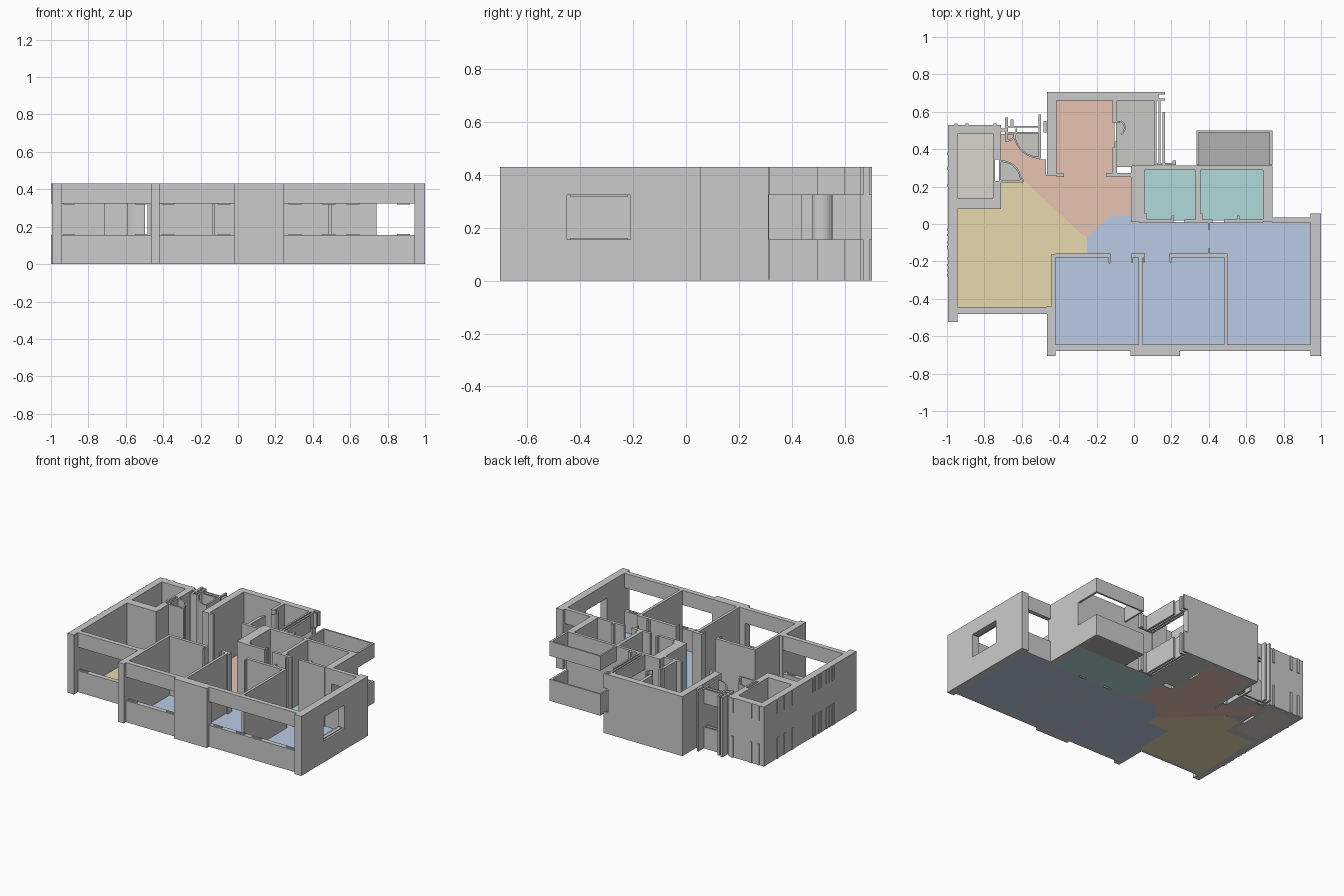
import bpy, bmesh, math

H, SILL, HEAD = 0.43, 0.155, 0.325   # wall top, window bottom, window top
FULL, BANDS = [(0, H)], [(0, SILL), (HEAD, H)]


def finish(bm, name, color=None):
    bmesh.ops.recalc_face_normals(bm, faces=bm.faces)
    me = bpy.data.meshes.new(name)
    bm.to_mesh(me)
    bm.free()
    ob = bpy.data.objects.new(name, me)
    bpy.context.collection.objects.link(ob)
    if color:
        mat = bpy.data.materials.new(name + "_color")
        mat.diffuse_color = (*color, 1)
        me.materials.append(mat)


def prism(bm, pts, z0, z1):
    low = [bm.verts.new((x, y, z0)) for x, y in pts]
    top = [bm.verts.new((x, y, z1)) for x, y in pts]
    bm.faces.new(low[::-1])
    bm.faces.new(top)
    for i in range(len(pts)):
        j = (i + 1) % len(pts)
        bm.faces.new((low[i], low[j], top[j], top[i]))


def rect(x0, x1, y0, y1):
    return [(x0, y0), (x1, y0), (x1, y1), (x0, y1)]


def walls(name, rects, spans=FULL):
    bm = bmesh.new()
    for r in rects:
        for z0, z1 in spans:
            prism(bm, rect(*r), z0, z1)
    finish(bm, name)


def floor(name, pts, color, z=0.004):
    bm = bmesh.new()
    prism(bm, pts, 0, z)
    finish(bm, name, color)


def arc(cx, cy, r, a0, a1, n=10):
    return [(cx + r * math.cos(math.radians(a0 + (a1 - a0) * i / n)),
             cy + r * math.sin(math.radians(a0 + (a1 - a0) * i / n))) for i in range(n + 1)]


# Coloured floors
BLUE, ORANGE, YELLOW = (.49, .60, .78), (.81, .55, .45), (.81, .70, .42)
TEAL, DARK, GREY, BEIGE = (.44, .70, .70), (.44, .44, .44), (.58, .59, .55), (.70, .66, .60)
floor("bedroom_floor", [(-.43, -.655), (.95, -.655), (.95, .01), (0, .01), (-.015, .045),
                        (-.125, .045), (-.25, -.07), (-.25, -.165), (-.43, -.165)], BLUE)
floor("living_room_floor", [(-.95, -.455), (-.43, -.455), (-.43, -.165), (-.25, -.165),
                            (-.25, -.07), (-.28, -.055), (-.59, .235), (-.71, .235),
                            (-.71, .085), (-.95, .085)], YELLOW)
floor("kitchen_floor", [(-.42, .665), (-.105, .665), (-.105, .26), (-.01, .26), (-.01, .045),
                        (-.125, .045), (-.25, -.07), (-.28, -.055), (-.59, .235),
                        (-.71, .335), (-.71, .48), (-.64, .48), (-.6, .40), (-.5, .345),
                        (-.47, .345), (-.47, .26), (-.42, .26)], ORANGE)
floor("left_bathroom_floor", rect(.05, .335, .02, .295), TEAL)
floor("right_bathroom_floor", rect(.35, .695, .02, .295), TEAL)
floor("rear_balcony_floor", rect(.34, .735, .31, .495), DARK)
floor("service_floor", rect(-.095, .107, .305, .665), GREY)
floor("side_room_floor", rect(-.95, -.75, .135, .485), BEIGE)
floor("hall_corner_floor", [(-.505, .49)] + arc(-.505, .49, .14, 180, 270), GREY, .006)
floor("entry_corner_floor", [(-.71, .23)] + arc(-.71, .23, .11, 0, 90), GREY, .006)

# Outer walls and full height piers
walls("left_outer_wall", [(-.995, -.945, -.525, .53)])
walls("side_room_walls", [(-.945, -.71, .48, .53), (-.945, -.71, .08, .14),
                          (-.755, -.71, .14, .23), (-.755, -.71, .345, .48)])
walls("side_room_door", [(-.755, -.742, .23, .345), (-.722, -.71, .23, .345)])
walls("front_piers", [(-.465, -.42, -.705, -.44), (-.02, .245, -.705, -.645),
                      (.945, 1, -.705, -.45), (.945, 1, -.21, .055)])
walls("kitchen_outer_walls", [(-.465, -.415, .26, .705), (-.415, .13, .66, .705)])

# Window walls with an open middle band
walls("front_windows", [(-.945, -.465, -.48, -.445), (-.42, -.02, -.68, -.645),
                        (.245, .945, -.68, -.645)], BANDS)
walls("right_window", [(.945, 1, -.45, -.21)], BANDS)
walls("rear_bedroom_window", [(.74, .945, .005, .035)], BANDS)
walls("rear_balcony_parapet", [(.335, .74, .488, .5), (.335, .347, .315, .488),
                               (.725, .74, .315, .488)], BANDS)
walls("service_window", [(.107, .12, .315, .66), (.13, .142, .315, .66),
                         (.152, .165, .31, .6)], BANDS)
walls("service_corner_pieces", [(.13, .165, .66, .672), (.13, .165, .692, .705),
                                (.12, .165, .315, .327), (.165, .225, .315, .325),
                                (.205, .225, .325, .34)], BANDS)
walls("entry_window", [(-.685, -.505, .515, .525), (-.685, -.505, .483, .493)], BANDS)

# Window ledges along the front
walls("front_ledges", [(x, x + .07, -.668, -.655) for x in (-.41, -.11, .27, .45, .58, .85)]
      + [(x, x + .06, -.47, -.458) for x in (-.935, -.55)],
      [(0, SILL + .006), (HEAD - .006, H)])
walls("right_window_ledge", [(.96, .985, -.44, -.22)], [(0, SILL + .006), (HEAD - .006, H)])

# Thin fins on the left side and back
walls("left_fins", [(-1, -.99, y, y + .012) for y in
                    (-.28, -.255, -.225, -.19, -.13, -.105, -.065, -.035, .2, .29, .37)], BANDS)
walls("back_fins", [(x, x + .015, .525, .537) for x in (-.96, -.9, -.75)], BANDS)

# Bathroom block
walls("bathroom_walls", [(-.015, .055, .01, .31), (.055, .74, .29, .312), (.33, .355, .02, .29),
                         (.69, .74, .01, .29), (.03, .21, .005, .025), (.27, .42, .005, .025),
                         (.48, .69, .005, .025)])
walls("bathroom_door_jambs", [(.055, .07, .025, .055), (.2, .215, .025, .045),
                              (.355, .365, .025, .055), (.55, .565, .025, .045),
                              (.395, .405, -.03, .005), (.395, .405, -.16, -.13)])

# Bedroom partitions
walls("bedroom_walls", [(-.44, -.42, -.44, -.16), (-.42, -.125, -.18, -.157),
                        (.025, .045, -.645, -.16), (-.015, .06, -.18, -.157),
                        (.19, .5, -.18, -.157), (.48, .5, -.645, -.18)])
walls("bedroom_door_jambs", [(-.135, -.125, -.21, -.18), (-.015, -.005, -.205, -.18),
                             (.05, .06, -.205, -.18), (.19, .2, -.205, -.18)])

# Kitchen and service partitions
walls("kitchen_walls", [(-.115, -.092, .27, .41), (-.115, -.092, .54, .66),
                        (-.15, -.01, .252, .272), (-.415, -.375, .252, .27),
                        (-.01, .107, .295, .315)])
walls("service_door_jambs", [(-.105, -.09, .41, .44), (-.09, -.075, .54, .55)])

# Entrance: posts, thin partitions and curved screens
walls("entry_posts", [(-.69, -.675, .44, .57), (-.66, -.645, .52, .56), (-.71, -.69, .495, .51),
                      (-.51, -.497, .35, .585), (-.485, -.468, .49, .55),
                      (-.71, -.59, .222, .234)])
bm = bmesh.new()
for cx, cy, r, a0, a1 in [(-.505, .49, .14, 180, 270), (-.71, .23, .11, 0, 90),
                          (-.685, .50, .06, -90, 10), (-.09, .515, .045, -60, 60)]:
    prism(bm, arc(cx, cy, r, a0, a1) + arc(cx, cy, r - .009, a1, a0), 0, H)
finish(bm, "curved_screens")
